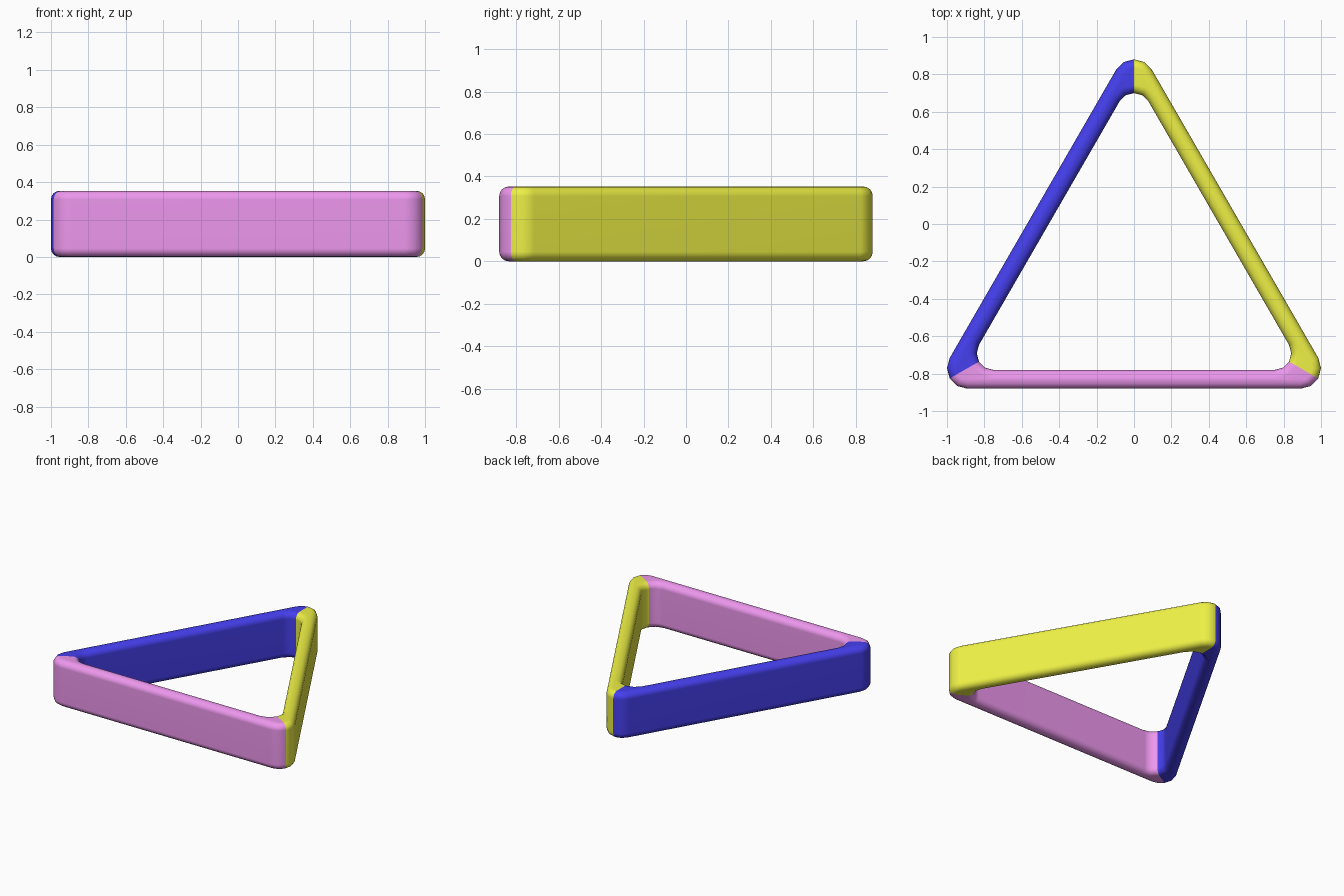
import bpy, bmesh
from math import sin, cos, pi, radians

if "Cube" in bpy.data.objects:
    bpy.data.objects.remove(bpy.data.objects["Cube"])

CY = -0.257                       # y of the triangle's centre
OUT_IN, OUT_R = 0.6238, 0.11      # outer inradius and corner radius
INN_IN, INN_R = 0.523, 0.089      # inner inradius and corner radius
H, B = 0.353, 0.045               # height, edge rounding
ARC, EDGE = 4, 4                  # segments per corner arc and per rounded edge


def rounded_triangle(k, j, inradius, radius):
    """Point j on the arc of corner k of a rounded equilateral triangle."""
    mid = radians(-30 + 120 * k)
    a = mid + radians(-60 + 120 * j / ARC)
    d = 2 * (inradius - radius)
    return d * cos(mid) + radius * cos(a), CY + d * sin(mid) + radius * sin(a)


def material(name, rgb):
    m = bpy.data.materials.new(name)
    m.diffuse_color = (*rgb, 1)
    m.use_nodes = True
    m.node_tree.nodes["Principled BSDF"].inputs["Base Color"].default_value = m.diffuse_color
    return m


# Half section: (inset from the wall, z) going up
quarter = [(B - B * cos(t * pi / 2 / EDGE), B - B * sin(t * pi / 2 / EDGE)) for t in range(EDGE + 1)]
rise = quarter[::-1] + [(i, H - z) for i, z in quarter]

# Closed frame swept round the three corners
bm = bmesh.new()
rings = []
for k in range(3):
    for j in range(ARC + 1):
        ring = []
        for i, z in rise:
            ring.append(bm.verts.new((*rounded_triangle(k, j, OUT_IN - i, OUT_R - i), z)))
        for i, z in reversed(rise):
            ring.append(bm.verts.new((*rounded_triangle(k, j, INN_IN + i, INN_R + i), z)))
        rings.append((k, j, ring))

# Each side changes colour at the middle of a corner
for s, (k, j, a) in enumerate(rings):
    b = rings[(s + 1) % len(rings)][2]
    for p in range(len(a)):
        q = (p + 1) % len(a)
        f = bm.faces.new((a[p], b[p], b[q], a[q]))
        f.material_index = (k - (j < ARC // 2)) % 3
        f.smooth = True
bmesh.ops.recalc_face_normals(bm, faces=bm.faces)

mesh = bpy.data.meshes.new("triangle_frame")
bm.to_mesh(mesh)
bm.free()
frame = bpy.data.objects.new("triangle_frame", mesh)
bpy.context.collection.objects.link(frame)
mesh.materials.append(material("yellow_side", (0.85, 0.87, 0.06)))
mesh.materials.append(material("blue_side", (0.06, 0.05, 0.85)))
mesh.materials.append(material("pink_side", (0.85, 0.31, 0.85)))

# Keep the broad walls looking flat
wn = frame.modifiers.new("flat_walls", 'WEIGHTED_NORMAL')
wn.keep_sharp = True
